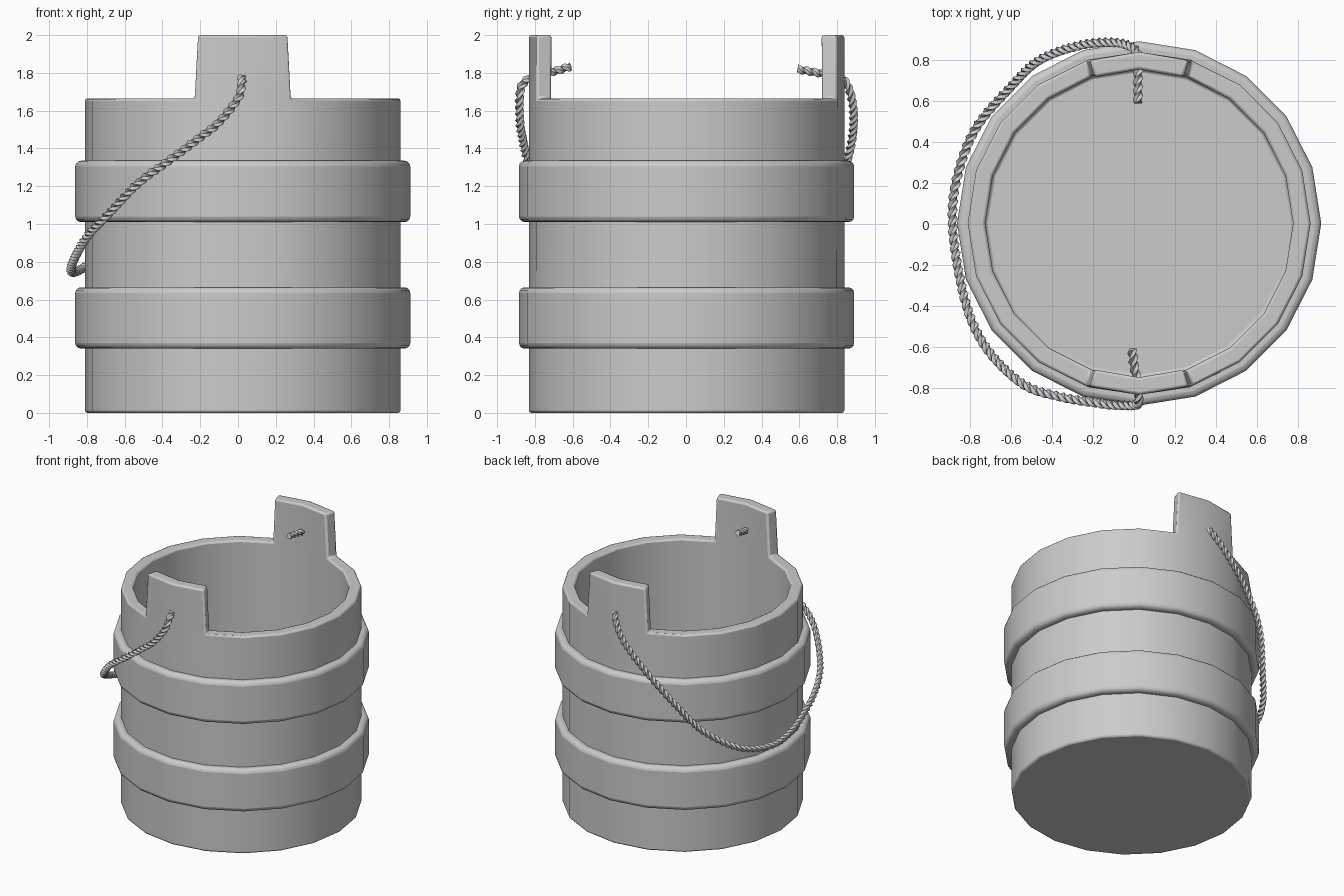
import bpy, bmesh, math
from mathutils import Vector

if "Cube" in bpy.data.objects:
    bpy.data.objects.remove(bpy.data.objects["Cube"])

SIDES = 20
CENTER = Vector((0.025, 0.003, 0))
R_OUT, R_IN = 0.835, 0.75


def finish(name, bm, bevel=0, segments=2, angle=35):
    bmesh.ops.recalc_face_normals(bm, faces=bm.faces)
    me = bpy.data.meshes.new(name)
    bm.to_mesh(me)
    bm.free()
    ob = bpy.data.objects.new(name, me)
    bpy.context.collection.objects.link(ob)
    if bevel:
        mod = ob.modifiers.new("bevel", 'BEVEL')
        mod.width, mod.segments = bevel, segments
        mod.limit_method, mod.angle_limit = 'ANGLE', math.radians(30)
    bpy.ops.object.select_all(action='DESELECT')
    ob.select_set(True)
    bpy.context.view_layer.objects.active = ob
    bpy.ops.object.shade_smooth_by_angle(angle=math.radians(angle))
    return ob


def lathe(bm, profile, closed):
    """Revolve (radius, z) points; returns one ring of vertices per point."""
    rings = []
    for r, z in profile:
        rings.append([bm.verts.new(CENTER + Vector((
            r * math.cos(math.tau * i / SIDES), r * math.sin(math.tau * i / SIDES), z)))
            for i in range(SIDES)])
    pairs = list(zip(rings, rings[1:])) + ([(rings[-1], rings[0])] if closed else [])
    bands = [[bm.faces.new((a[i], a[(i + 1) % SIDES], b[(i + 1) % SIDES], b[i]))
              for i in range(SIDES)] for a, b in pairs]
    return rings, bands


# Tub: outer wall, rim, inner wall and floor
bm = bmesh.new()
rings, bands = lathe(bm, [(R_OUT, 0), (R_OUT, 1.665), (R_IN, 1.665), (R_IN, 0.09)], False)
bm.faces.new(rings[0])
bm.faces.new(rings[-1])
# Lugs: raise two rim facets at the front and back, slightly tapered
for first in (4, 14):
    faces = [bands[1][first], bands[1][first + 1]]
    ext = bmesh.ops.extrude_face_region(bm, geom=faces)
    for v in (g for g in ext["geom"] if isinstance(g, bmesh.types.BMVert)):
        v.co.z = 2.0
        v.co.x = CENTER.x + (v.co.x - CENTER.x) * 0.93
    bmesh.ops.delete(bm, geom=faces, context='FACES')
finish("bucket_body", bm, 0.013)

# Hoops
for name, z0 in (("lower_hoop", 0.34), ("upper_hoop", 1.01)):
    bm = bmesh.new()
    z1 = z0 + 0.325
    lathe(bm, [(0.80, z0), (0.887, z0), (0.887, z1), (0.80, z1)], True)
    finish(name, bm, 0.03, 3)

# Rope handle path, from inside the front lug round the left to the back lug
path = [Vector(p) for p in (
    (-0.01, -0.61, 1.835), (0.0, -0.69, 1.81), (0.02, -0.80, 1.785), (0.02, -0.865, 1.74),
    (0.0, -0.882, 1.665), (-0.105, -0.88, 1.535), (-0.20, -0.868, 1.46),
    (-0.36, -0.84, 1.34), (-0.53, -0.785, 1.215), (-0.69, -0.64, 1.05),
    (-0.79, -0.47, 0.945), (-0.85, -0.25, 0.85), (-0.883, 0.0, 0.77),
    (-0.865, 0.215, 0.745), (-0.775, 0.46, 0.80), (-0.605, 0.665, 0.963),
    (-0.46, 0.80, 1.185), (-0.26, 0.872, 1.417), (-0.09, 0.885, 1.60),
    (0.0, 0.855, 1.73), (0.02, 0.80, 1.785), (0.02, 0.70, 1.80), (0.02, 0.59, 1.82))]


def spline(pts, step):
    """Catmull-Rom through pts, resampled roughly evenly."""
    ext = [2 * pts[0] - pts[1]] + pts + [2 * pts[-1] - pts[-2]]
    out = []
    for a, b, c, d in zip(ext, ext[1:], ext[2:], ext[3:]):
        n = max(2, round((c - b).length / step))
        for k in range(n):
            t = k / n
            out.append(0.5 * (2 * b + (c - a) * t + (2 * a - 5 * b + 4 * c - d) * t * t
                              + (3 * b - a - 3 * c + d) * t ** 3))
    return out + [pts[-1]]


# Rope: three-lobed section twisted along the path
pts = spline(path, 0.012)
bm = bmesh.new()
prev, normal, dist = None, Vector((1, 0, 0)), 0
for i, p in enumerate(pts):
    tan = (pts[min(i + 1, len(pts) - 1)] - pts[max(i - 1, 0)]).normalized()
    normal = (normal - tan * normal.dot(tan)).normalized()
    side = tan.cross(normal)
    if i:
        dist += (p - pts[i - 1]).length
    ring = []
    for k in range(12):
        a = math.tau * k / 12
        r = 0.0195 + 0.0055 * math.cos(3 * a)
        a += math.tau * dist / 0.13
        ring.append(bm.verts.new(p + r * (math.cos(a) * normal + math.sin(a) * side)))
    if prev:
        for k in range(12):
            bm.faces.new((prev[k], prev[(k + 1) % 12], ring[(k + 1) % 12], ring[k]))
    else:
        bm.faces.new(ring)
    prev = ring
bm.faces.new(prev)
finish("rope_handle", bm, angle=50)
